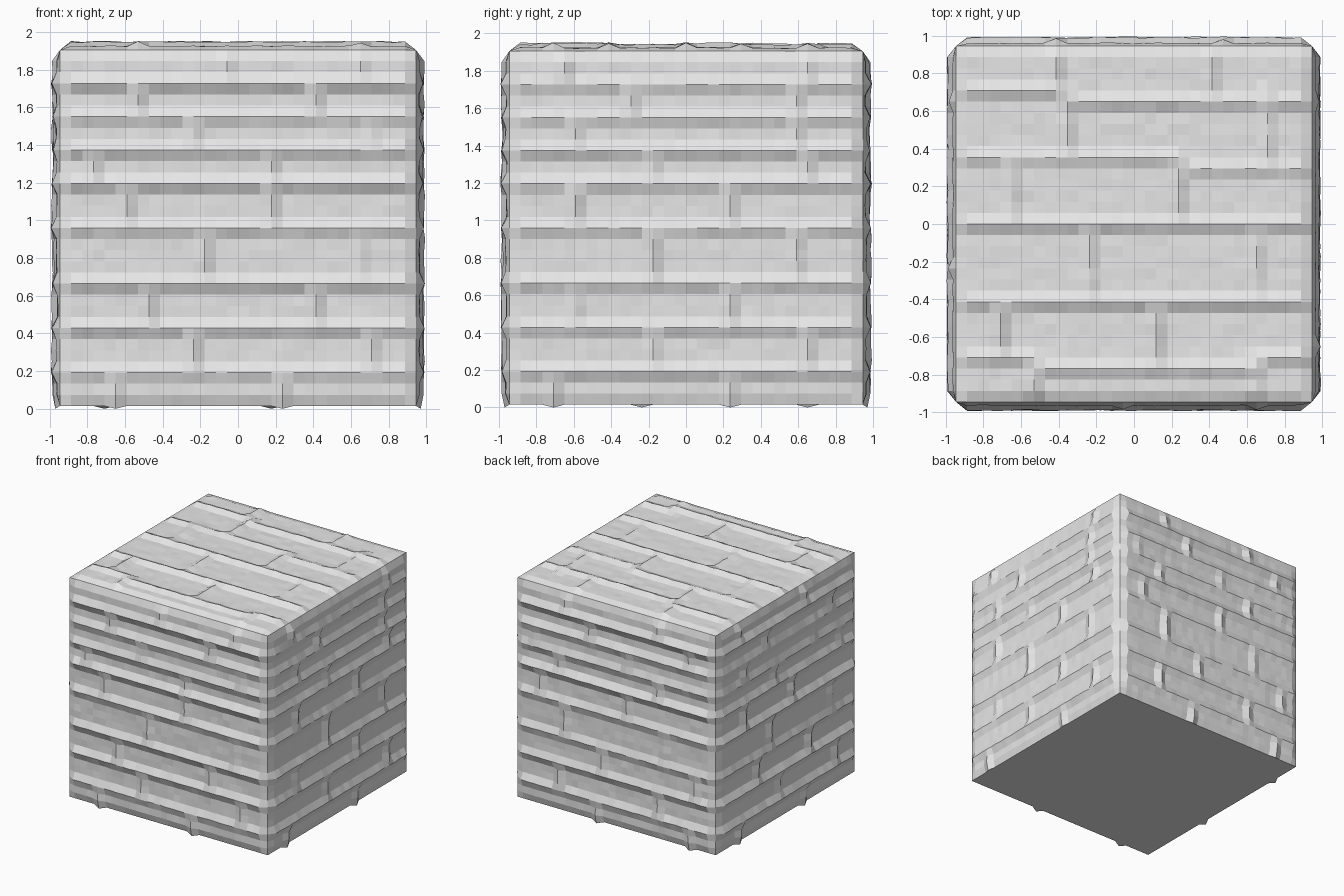
import bpy, bmesh, random
from mathutils import Vector

random.seed(4)
N = 32                  # cells along each side
HALF = 0.945            # half width of the cube at its edges
CELL = 2 * HALF / N
BASE_Z = 0.015

cube = bpy.data.objects.get("Cube")
if cube:
    bpy.data.objects.remove(cube, do_unlink=True)

stone = bpy.data.materials.new("light_grey_stone")
stone.use_nodes = True
GREY = (0.8, 0.8, 0.8, 1)
stone.diffuse_color = GREY
stone.node_tree.nodes["Principled BSDF"].inputs["Base Color"].default_value = GREY

# Course boundaries, in cells
WALL_ROWS = [0, 3, 7, 11, 16, 20, 23, 26, 29, 32]
TOP_ROWS = [0, 4, 9, 16, 22, 28, 32]

# Two upright joints per course, in cells from the left
FRONT = [(5, 20), (12, 28), (8, 23), (13, 27), (6, 19), (3, 19), (12, 28), (7, 23), (15, 27)]
RIGHT = [(4, 20), (13, 27), (6, 20), (13, 26), (6, 20), (13, 27), (6, 26), (11, 26), (5, 27)]
BACK = [(13, 28), (7, 23), (14, 29), (8, 24), (4, 18), (7, 23), (3, 18), (12, 28), (8, 23)]
LEFT = [(5, 20), (14, 27), (9, 21), (12, 26), (6, 17), (13, 28), (6, 22), (11, 26), (5, 20)]
TOP = [(7, 27), (4, 18), (12, 27), (5, 20), (10, 28), (9, 23)]


def top_jog(row, i):
    """Boundaries on the top drop by one cell along part of their length."""
    return (row == 4 and 7 <= i <= 27) or (row == 22 and i >= 20) or (row == 28 and i >= 10)


def relief(rows, joints, jog=None):
    """Height of every grid point: flat slabs with raised seams between them."""
    h = [[0.017 + random.uniform(-0.003, 0.003) for _ in range(N + 1)] for _ in range(N + 1)]
    for r, pair in enumerate(joints):
        lo, hi = rows[r], rows[r + 1]
        slab = random.uniform(-0.004, 0.004)
        for j in range(lo, hi + 1):
            for i in range(N + 1):
                h[i][j] += slab
        for i in pair:
            peak = random.uniform(0.034, 0.046)
            for j in range(lo, hi + 1):
                h[i][j] = max(h[i][j], peak + random.uniform(-0.004, 0.004))
    for row in rows[1:-1]:
        peak = random.uniform(0.038, 0.046)
        for i in range(N + 1):
            j = row - 1 if jog and jog(row, i) else row
            h[i][j] = peak + random.uniform(-0.004, 0.004)
    return h


def add_panel(bm, u, v, rows, joints, jog=None):
    """One relief side, with its border pinned to the cube edges."""
    u, v = Vector(u), Vector(v)
    n = u.cross(v)
    centre = Vector((0, 0, BASE_Z + HALF))
    h = relief(rows, joints, jog)
    grid = []
    for i in range(N + 1):
        column = []
        for j in range(N + 1):
            p = centre + n * HALF + u * (i * CELL - HALF) + v * (j * CELL - HALF)
            if 0 < i < N and 0 < j < N:
                p += n * h[i][j]
            elif j == 0 and not jog and i in joints[0]:
                p += n * 0.025 - v * BASE_Z      # seam bulging past the foot
            column.append(bm.verts.new(p))
        grid.append(column)
    for i in range(N):
        for j in range(N):
            bm.faces.new((grid[i][j], grid[i + 1][j], grid[i + 1][j + 1], grid[i][j + 1]))


bm = bmesh.new()
up = (0, 0, 1)
walls = [((1, 0, 0), FRONT), ((0, 1, 0), RIGHT), ((-1, 0, 0), BACK), ((0, -1, 0), LEFT)]
for direction, joints in walls:
    add_panel(bm, direction, up, WALL_ROWS, joints)
add_panel(bm, (1, 0, 0), (0, 1, 0), TOP_ROWS, TOP, top_jog)

# Weld the edges and close the underside
bmesh.ops.remove_doubles(bm, verts=bm.verts[:], dist=0.001)
bmesh.ops.holes_fill(bm, edges=[e for e in bm.edges if e.is_boundary], sides=0)
bmesh.ops.recalc_face_normals(bm, faces=bm.faces[:])

mesh = bpy.data.meshes.new("stone_block")
bm.to_mesh(mesh)
bm.free()
mesh.materials.append(stone)
block = bpy.data.objects.new("stone_block", mesh)
bpy.context.collection.objects.link(block)
